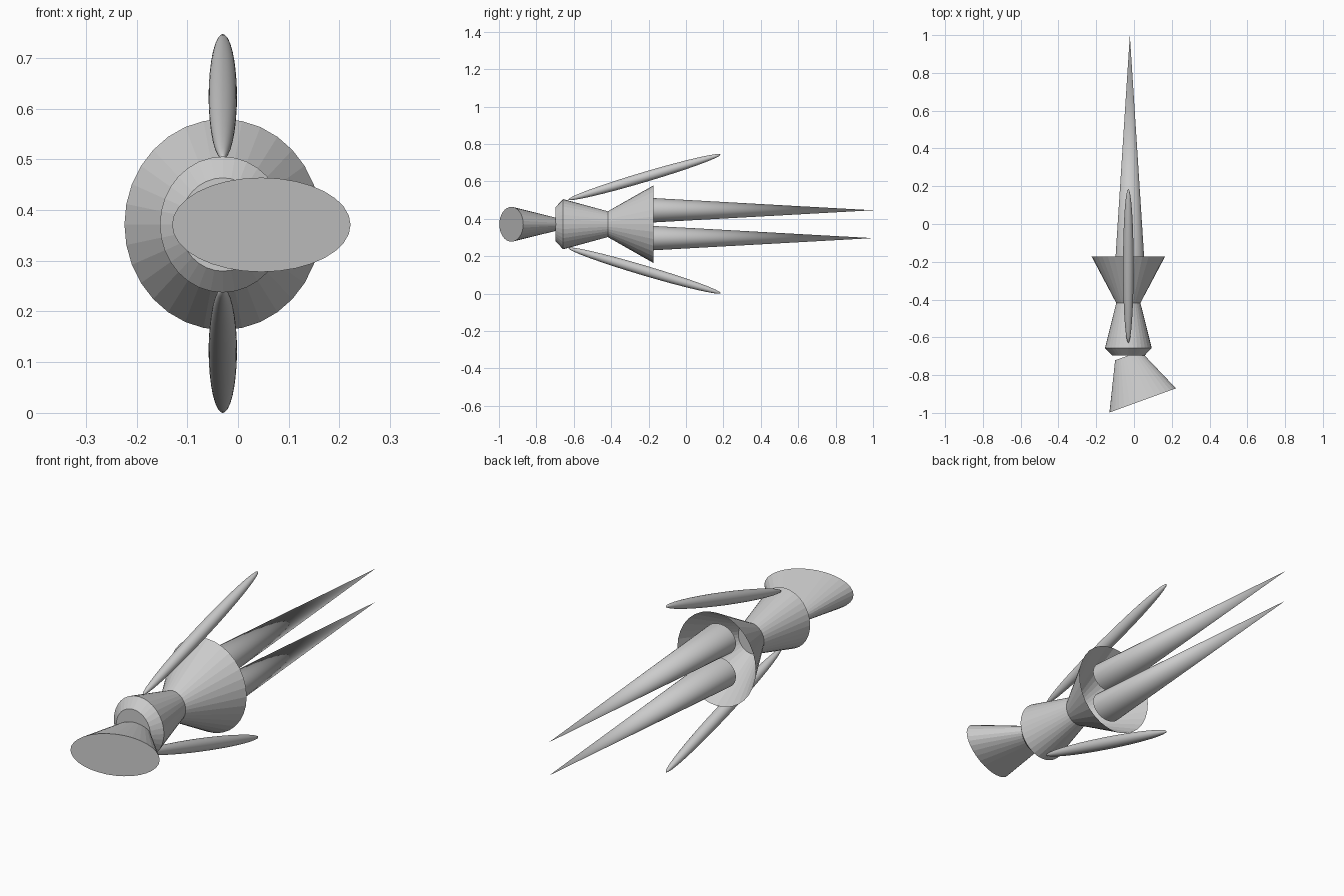
import bpy, bmesh, math
from mathutils import Matrix, Vector

if "Cube" in bpy.data.objects:
    bpy.data.objects.remove(bpy.data.objects["Cube"])

CX, CZ = -0.03, 0.3715      # body axis runs along y
SIDES = 32


def make(name, bm, smooth=False):
    bmesh.ops.recalc_face_normals(bm, faces=bm.faces[:])
    me = bpy.data.meshes.new(name)
    bm.to_mesh(me)
    bm.free()
    ob = bpy.data.objects.new(name, me)
    bpy.context.collection.objects.link(ob)
    if smooth:
        bpy.context.view_layer.objects.active = ob
        ob.select_set(True)
        bpy.ops.object.shade_smooth_by_angle(angle=math.radians(35))
        ob.select_set(False)
    return ob


def loft(name, rings, cap_start=True, cap_end=True, smooth=False):
    """Each ring is (centre, half-axis u, half-axis v)."""
    bm = bmesh.new()
    loops = []
    for c, u, v in rings:
        c, u, v = Vector(c), Vector(u), Vector(v)
        loops.append([bm.verts.new(c + u * math.cos(t) + v * math.sin(t))
                      for t in (2 * math.pi * i / SIDES for i in range(SIDES))])
    for a, b in zip(loops, loops[1:]):
        for i in range(SIDES):
            j = (i + 1) % SIDES
            bm.faces.new((a[i], a[j], b[j], b[i]))
    if cap_start:
        bm.faces.new(loops[0])
    if cap_end:
        bm.faces.new(loops[-1])
    return make(name, bm, smooth)


def body_ring(y, rx, rz):
    return ((CX, y, CZ), (rx, 0, 0), (0, 0, rz))


# Torso with bevelled shoulders, and an open flared skirt
loft("torso", [body_ring(-0.697, 0.085, 0.092), body_ring(-0.657, 0.124, 0.134),
               body_ring(-0.418, 0.064, 0.069)])
loft("skirt", [body_ring(-0.418, 0.064, 0.069), body_ring(-0.173, 0.194, 0.208)],
     cap_end=False)

# Head: flattened cone turned to one side
loft("head", [((0.046, -0.934, 0.371), (0.176, 0.064, 0), (0, 0, 0.093)),
              ((-0.033, -0.697, 0.371), (0.067, 0.0244, 0), (0, 0, 0.035))])

for side, label in ((1, "upper"), (-1, "lower")):
    # Legs: long pointed cones
    z = CZ + side * 0.0745
    bm = bmesh.new()
    base, tip = -0.21, 1.0
    bmesh.ops.create_cone(bm, cap_ends=True, segments=SIDES, radius1=1, radius2=0, depth=2)
    bmesh.ops.transform(bm, verts=bm.verts[:], matrix=(
        Matrix.Translation((-0.022, (base + tip) / 2, z))
        @ Matrix.Rotation(math.radians(-90), 4, 'X')
        @ Matrix.Diagonal((0.078, 0.067, (tip - base) / 2, 1))))
    make(label + "_leg", bm, True)

    # Arms: slim ellipsoids angled away from the shoulders
    bm = bmesh.new()
    bmesh.ops.create_uvsphere(bm, u_segments=SIDES, v_segments=16, radius=1)
    bmesh.ops.transform(bm, verts=bm.verts[:], matrix=(
        Matrix.Translation((CX, -0.222, 0.3735 + side * 0.25))
        @ Matrix.Rotation(math.radians(-90 + side * 16.5), 4, 'X')
        @ Matrix.Diagonal((0.028, 0.027, 0.425, 1))))
    make(label + "_arm", bm, True)
